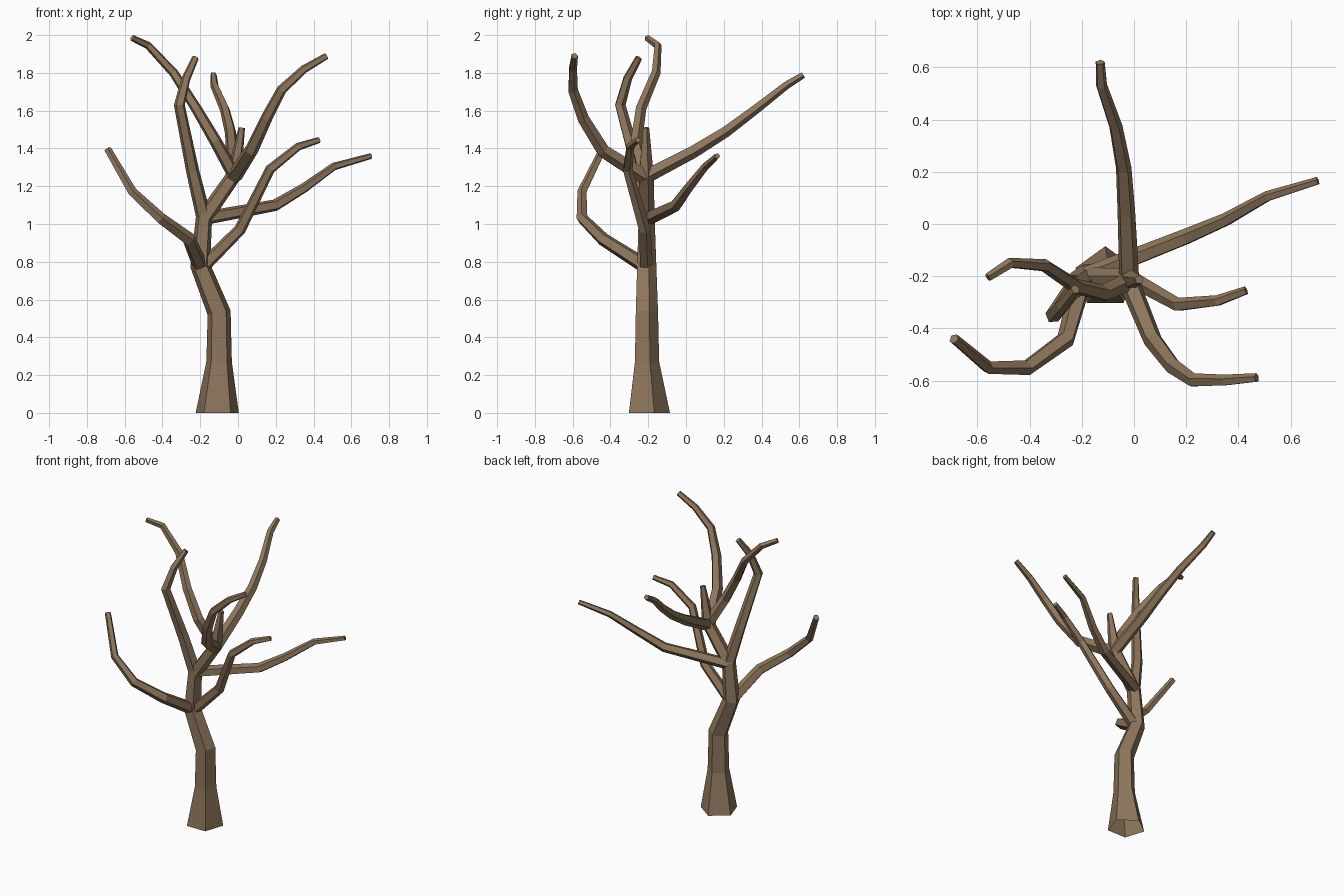
import bpy, bmesh, math
from mathutils import Vector

SIDES = 5
bark = bpy.data.materials.new("brown bark")
bark.diffuse_color = (0.27, 0.18, 0.105, 1)


def limb(name, points, radii, flat_base=False):
    """Tapered five-sided tube along a path; one radius per point."""
    pts = [Vector(p) for p in points]
    n = len(pts)
    bm = bmesh.new()
    rings, ref = [], Vector((0, 1, 0))
    for i, p in enumerate(pts):
        before = (p - pts[i - 1]).normalized() if i else None
        after = (pts[i + 1] - p).normalized() if i < n - 1 else None
        t = ((before or after) + (after or before)).normalized()
        if flat_base and i == 0:
            t = Vector((0, 0, 1))
        if i == 0 and abs(t.y) > 0.9:
            ref = Vector((0, 0, 1))
        u = (ref - t * ref.dot(t)).normalized()
        v = t.cross(u)
        ref = u
        ring = []
        for k in range(SIDES):
            a = 2 * math.pi * k / SIDES
            ring.append(bm.verts.new(p + (u * math.cos(a) + v * math.sin(a)) * radii[i]))
        rings.append(ring)
    for a, b in zip(rings, rings[1:]):
        for k in range(SIDES):
            j = (k + 1) % SIDES
            bm.faces.new((a[k], a[j], b[j], b[k]))
    bm.faces.new(rings[-1])          # cut tip; root end stays open
    me = bpy.data.meshes.new(name)
    bm.to_mesh(me)
    bm.free()
    me.materials.append(bark)
    ob = bpy.data.objects.new(name, me)
    bpy.context.collection.objects.link(ob)
    return ob


def branch(name, points, r0, r1):
    n = len(points) - 1
    return limb(name, points, [r0 + (r1 - r0) * i / n for i in range(n + 1)])


# trunk with flared foot and thin leader
limb("trunk", [(-0.11, -0.205, 0), (-0.10, -0.213, 0.27), (-0.10, -0.213, 0.53),
               (-0.20, -0.213, 0.78), (-0.18, -0.213, 1.03), (-0.02, -0.213, 1.26),
               (0.02, -0.213, 1.51)],
     [0.12, 0.071, 0.065, 0.056, 0.047, 0.042, 0.018], flat_base=True)

# lower branches
branch("low_left_branch", [(-0.20, -0.22, 0.78), (-0.26, -0.44, 0.92), (-0.41, -0.55, 1.03),
                           (-0.56, -0.55, 1.17), (-0.69, -0.44, 1.395)], 0.042, 0.02)
branch("low_right_branch", [(-0.19, -0.213, 0.77), (0.01, -0.22, 0.97), (0.17, -0.31, 1.29),
                            (0.32, -0.295, 1.41), (0.43, -0.255, 1.445)], 0.038, 0.017)

# middle branches
branch("middle_right_branch", [(-0.18, -0.20, 1.03), (0.20, -0.05, 1.10), (0.35, 0.015, 1.19),
                               (0.51, 0.105, 1.305), (0.705, 0.165, 1.36)], 0.038, 0.016)
branch("middle_left_branch", [(-0.18, -0.213, 1.03), (-0.24, -0.255, 1.28), (-0.31, -0.35, 1.63),
                              (-0.275, -0.31, 1.77), (-0.225, -0.25, 1.88)], 0.042, 0.019)

# upper branches
branch("upper_left_branch", [(-0.02, -0.22, 1.26), (-0.12, -0.265, 1.44), (-0.22, -0.24, 1.61),
                             (-0.34, -0.16, 1.80), (-0.475, -0.15, 1.945), (-0.56, -0.205, 1.985)],
       0.038, 0.017)
branch("upper_right_branch", [(-0.02, -0.22, 1.25), (0.07, -0.44, 1.39), (0.15, -0.545, 1.56),
                              (0.23, -0.60, 1.71), (0.35, -0.60, 1.82), (0.47, -0.59, 1.89)],
       0.042, 0.018)
branch("upper_back_branch", [(-0.02, -0.20, 1.26), (-0.03, 0.04, 1.385), (-0.04, 0.21, 1.49),
                             (-0.07, 0.37, 1.61), (-0.125, 0.53, 1.735), (-0.13, 0.62, 1.79)],
       0.04, 0.018)
